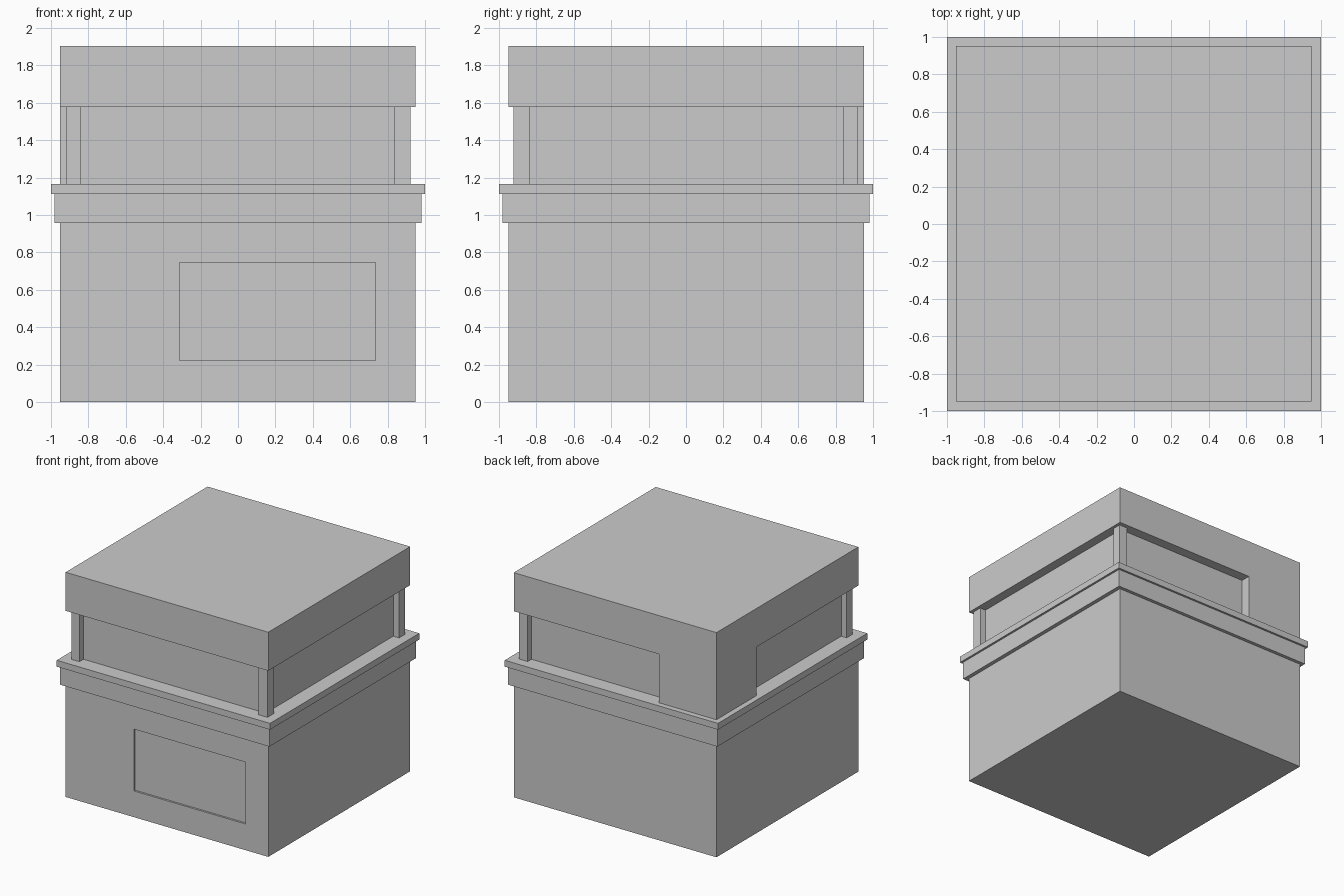
import bpy
import bmesh
from mathutils import Vector

if "Cube" in bpy.data.objects:
    bpy.data.objects.remove(bpy.data.objects["Cube"])


def box(name, x, y, z):
    """Axis-aligned box from (min, max) pairs."""
    lo, hi = Vector((x[0], y[0], z[0])), Vector((x[1], y[1], z[1]))
    bm = bmesh.new()
    bmesh.ops.create_cube(bm, size=1)
    for v in bm.verts:
        v.co = (lo + hi) / 2 + v.co * (hi - lo)
    mesh = bpy.data.meshes.new(name)
    bm.to_mesh(mesh)
    bm.free()
    obj = bpy.data.objects.new(name, mesh)
    bpy.context.collection.objects.link(obj)
    return obj


# Footprint shared by the ground floor and the roof
FX, FY = (-0.953, 0.948), (-0.948, 0.953)
Z_BASE, Z_BAND, Z_LEDGE, Z_ROOF, Z_TOP = 0.957, 1.112, 1.166, 1.578, 1.905

# Ground floor with a shallow recessed panel in the front
base = box("ground_floor", FX, FY, (0, Z_BASE))
cutter = box("panel_cutter", (-0.313, 0.735), (-1.1, FY[0] + 0.016), (0.222, 0.746))
cutter.hide_render = True
cutter.hide_viewport = True
cut = base.modifiers.new("front_panel", 'BOOLEAN')
cut.operation = 'DIFFERENCE'
cut.solver = 'EXACT'
cut.object = cutter

# Stepped band between the floors
box("band", (-0.982, 0.982), (-0.982, 0.982), (Z_BASE, Z_BAND))
box("ledge", (-1, 1), (-1, 1), (Z_BAND, Z_LEDGE))

# Set-back upper wall
box("upper_wall", (-0.867, 0.867), (-0.867, 0.867), (Z_LEDGE, Z_ROOF))

# Solid back left corner, flush with the roof
box("corner_block", (FX[0], -0.415), (0.417, FY[1]), (Z_LEDGE, Z_ROOF))

# Posts at the other three corners
posts = {
    "front_left_post": ((-0.918, -0.842), (-0.922, -0.842)),
    "front_right_post": ((0.837, 0.922), (-0.922, -0.837)),
    "back_right_post": ((0.842, 0.922), (0.842, 0.918)),
}
for name, (x, y) in posts.items():
    box(name, x, y, (Z_LEDGE, Z_ROOF))

# Flat roof slab
box("roof", FX, FY, (Z_ROOF, Z_TOP))
